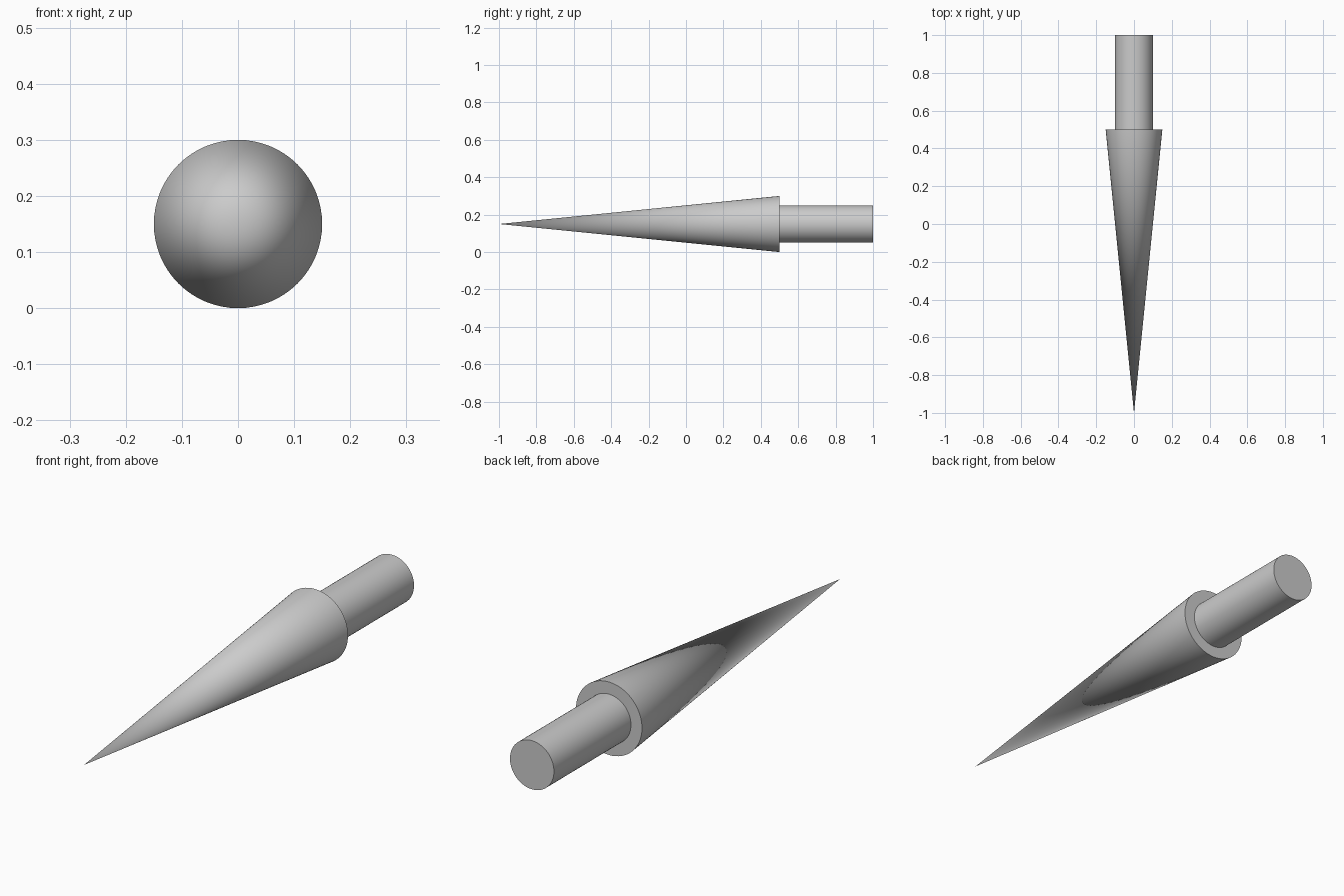
import bpy
import math

if "Cube" in bpy.data.objects:
    bpy.data.objects.remove(bpy.data.objects["Cube"])

SIDES = 64
AXIS_Z = 0.15  # height of the centre line


def tapered_part(name, y_front, y_back, r_front, r_back):
    """Round part lying along y, smooth sides with sharp rims."""
    bpy.ops.mesh.primitive_cone_add(
        vertices=SIDES, radius1=r_back, radius2=r_front,
        depth=y_back - y_front, end_fill_type='NGON',
        location=(0, (y_front + y_back) / 2, AXIS_Z),
        rotation=(math.pi / 2, 0, 0))
    obj = bpy.context.object
    obj.name = name
    bpy.ops.object.transform_apply(location=False, rotation=True, scale=False)
    bpy.ops.object.shade_smooth_by_angle(angle=math.radians(30))
    return obj


# Pointed head, tip facing the front
tapered_part("spike_head", -1.0, 0.5, 0.0, 0.15)

# Straight shaft, sunk slightly into the back of the head
tapered_part("shaft", 0.48, 1.0, 0.1, 0.1)
